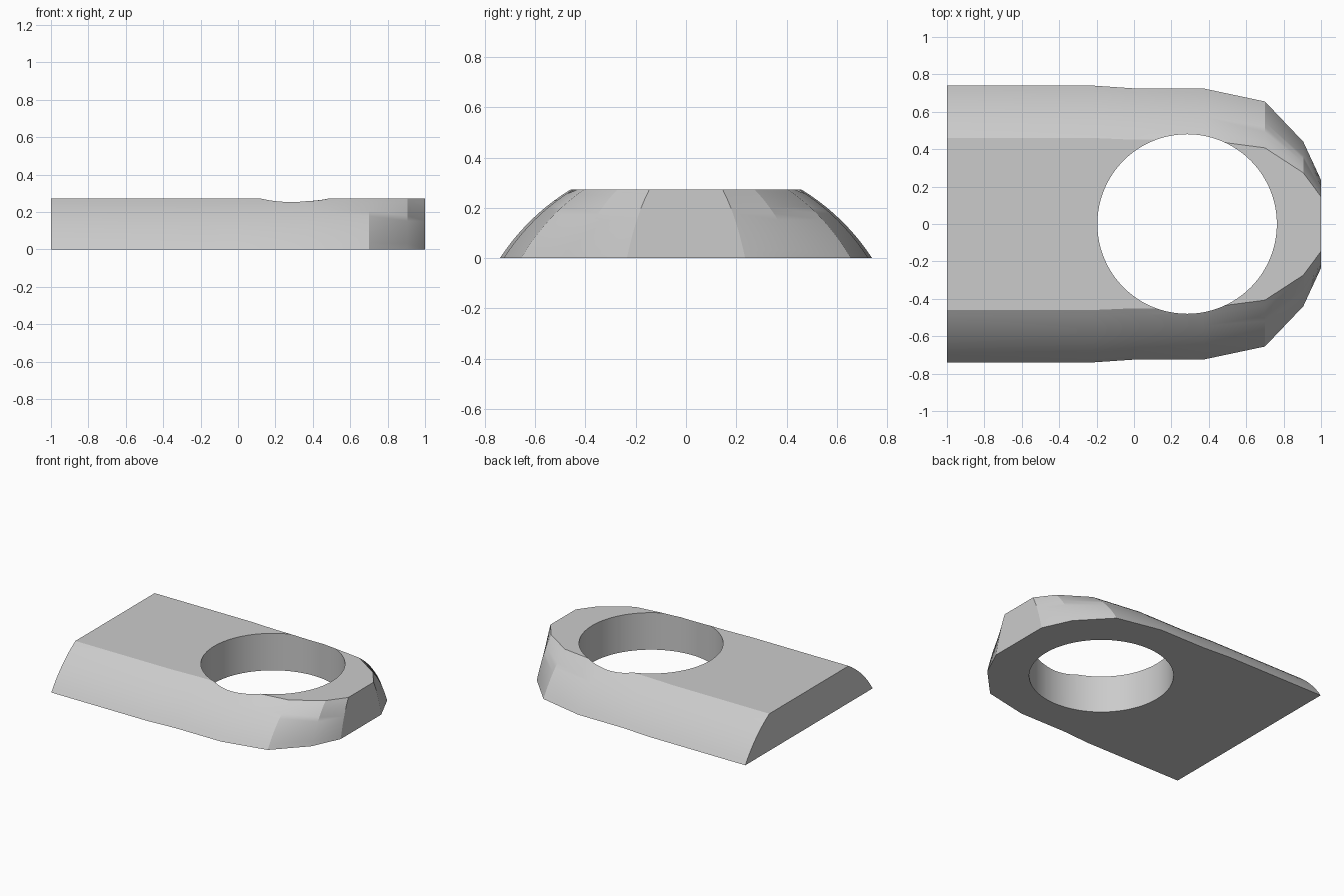
import bpy, bmesh, math

cube = bpy.data.objects.get("Cube")
if cube:
    bpy.data.objects.remove(cube)

HEIGHT = 0.272
BASE, TOP = 0.74, 0.46      # half widths at the bottom and the top
STEPS = 10

grey = bpy.data.materials.new("plain grey")
grey.use_nodes = True
colour = (0.6, 0.6, 0.6, 1)
grey.diffuse_color = colour
grey.node_tree.nodes["Principled BSDF"].inputs["Base Color"].default_value = colour

# Domed side profile: arc centred below the base
drop = (BASE**2 - TOP**2 - HEIGHT**2) / (2 * HEIGHT)
radius = math.hypot(BASE, drop)
a0, a1 = math.atan2(drop, BASE), math.atan2(drop + HEIGHT, TOP)
arc = []
for i in range(STEPS + 1):
    a = a0 + (a1 - a0) * i / STEPS
    arc.append((radius * math.cos(a) / BASE, radius * math.sin(a) - drop))
section = arc + [(-y, z) for y, z in reversed(arc)]

# Plate body: section lofted along x, narrowing to the rounded nose
stations = [(-1, 0.74), (-0.22, 0.74), (0, 0.725), (0.37, 0.725),
            (0.70, 0.655), (0.905, 0.44), (1, 0.235)]
bm = bmesh.new()
rings = [[bm.verts.new((x, y * w, z)) for y, z in section] for x, w in stations]
n = len(section)
for r, s in zip(rings, rings[1:]):
    for i in range(n):
        j = (i + 1) % n
        bm.faces.new((r[i], r[j], s[j], s[i]))
bm.faces.new(rings[0])
bm.faces.new(rings[-1])
bmesh.ops.recalc_face_normals(bm, faces=bm.faces)
mesh = bpy.data.meshes.new("plate_body")
bm.to_mesh(mesh)
bm.free()
mesh.materials.append(grey)
plate = bpy.data.objects.new("plate_body", mesh)
bpy.context.collection.objects.link(plate)

# Round through hole
bpy.ops.mesh.primitive_cylinder_add(vertices=96, radius=0.48, depth=1,
                                    location=(0.284, 0, 0.1))
cutter = bpy.context.object
cutter.name = "hole_cutter"
cutter.data.materials.append(grey)
cut = plate.modifiers.new("hole", "BOOLEAN")
cut.operation = "DIFFERENCE"
cut.solver = "EXACT"
cut.object = cutter

bpy.ops.object.select_all(action="DESELECT")
plate.select_set(True)
bpy.context.view_layer.objects.active = plate
bpy.ops.object.modifier_apply(modifier=cut.name)
bpy.data.objects.remove(cutter)
bpy.ops.object.shade_smooth_by_angle(angle=math.radians(25))
